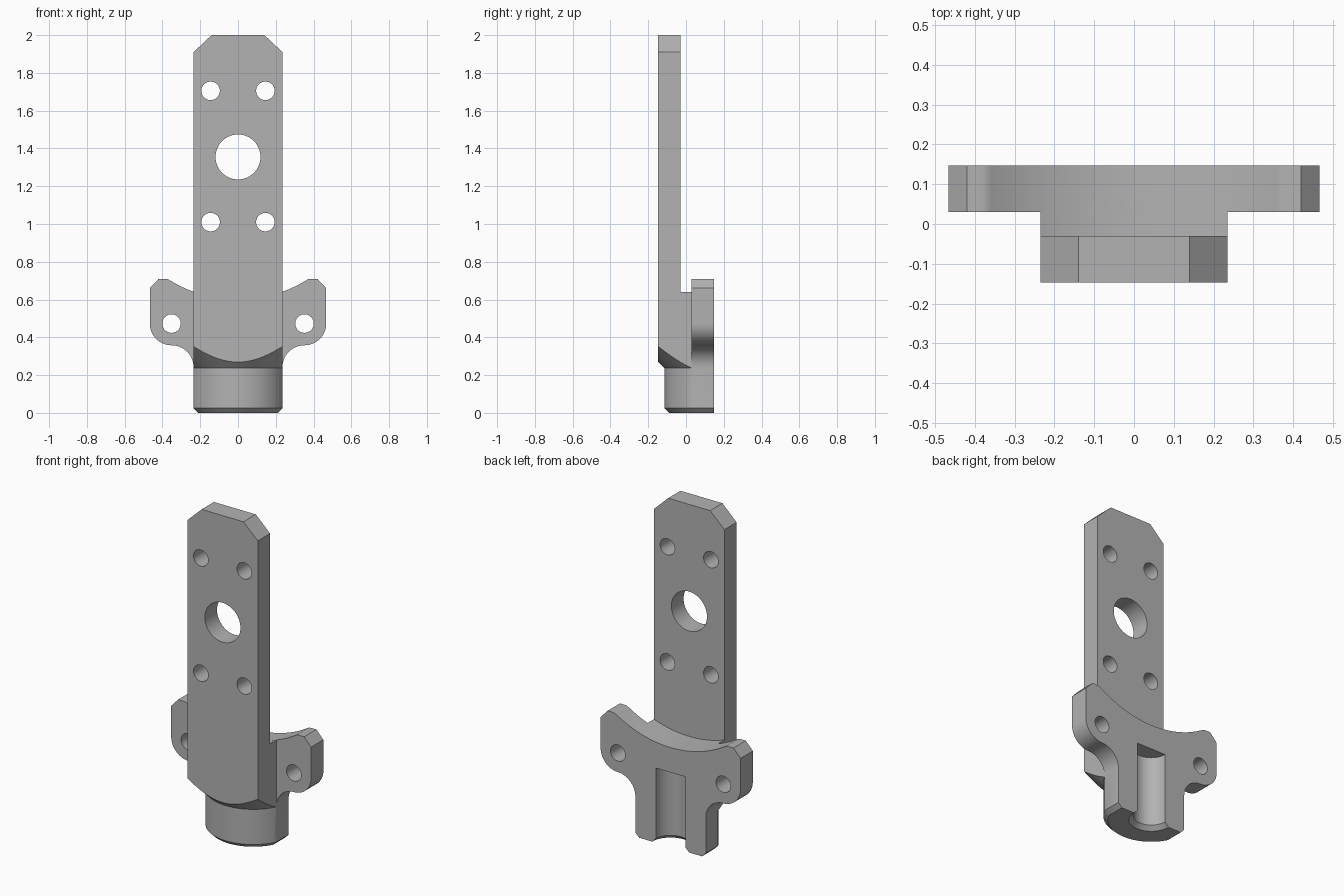
import bpy, bmesh
from math import sin, cos, pi, sqrt, asin, radians

cube = bpy.data.objects.get("Cube")
if cube:
    bpy.data.objects.remove(cube, do_unlink=True)

HALF = 0.235      # half width of plate and collar
BACK = 0.147      # back plane, also the collar axis
STEP = 0.03       # plane between bridge and ears
R = 0.262         # collar radius
NECK = 0.237      # height where the collar flares out
EDGE = 0.025      # bottom chamfer

steel = bpy.data.materials.new("plain_grey")
steel.use_nodes = True
grey = (0.45, 0.45, 0.45, 1)
steel.diffuse_color = grey
steel.node_tree.nodes["Principled BSDF"].inputs["Base Color"].default_value = grey


def loft(name, rings):
    """Closed solid through rings that have equal point counts."""
    bm = bmesh.new()
    loops = [[bm.verts.new(p) for p in ring] for ring in rings]
    n = len(loops[0])
    for a, b in zip(loops, loops[1:]):
        for i in range(n):
            j = (i + 1) % n
            bm.faces.new((a[i], a[j], b[j], b[i]))
    bm.faces.new(loops[0])
    bm.faces.new(loops[-1])
    bmesh.ops.recalc_face_normals(bm, faces=bm.faces)
    mesh = bpy.data.meshes.new(name)
    bm.to_mesh(mesh)
    bm.free()
    mesh.materials.append(steel)
    obj = bpy.data.objects.new(name, mesh)
    bpy.context.collection.objects.link(obj)
    return obj


def slab(name, outline, y0, y1):
    return loft(name, [[(x, y, z) for x, z in outline] for y in (y0, y1)])


def turned(name, profile, n=96):
    """Stack of circles (radius, z) about the collar axis."""
    return loft(name, [[(r * cos(2 * pi * i / n), BACK + r * sin(2 * pi * i / n), z)
                        for i in range(n)] for r, z in profile])


def arc(cx, cz, r, a0, a1, n=14):
    return [(cx + r * cos(radians(a0 + (a1 - a0) * i / n)),
             cz + r * sin(radians(a0 + (a1 - a0) * i / n))) for i in range(n + 1)]


def mirrored(half):
    return half + [(-x, z) for x, z in reversed(half)]


def combine(target, other, operation):
    mod = target.modifiers.new("join", "BOOLEAN")
    mod.operation, mod.solver, mod.object = operation, "EXACT", other
    bpy.context.view_layer.objects.active = target
    bpy.ops.object.modifier_apply(modifier=mod.name)
    bpy.data.objects.remove(other, do_unlink=True)


def saddle(x):
    """Height of the dished upper edge at x."""
    return 0.60 + 0.69 - sqrt(0.69 ** 2 - x * x)


def saddle_half(x1, n=16):
    return [(x1 * (1 - (i + 0.5) / (n + 0.5)), saddle(x1 * (1 - (i + 0.5) / (n + 0.5))))
            for i in range(n)]


# tall plate with clipped top corners
bracket = slab("bracket", mirrored([(HALF, NECK), (HALF, 1.91), (0.14, 2.0)]), -BACK, -STEP)

# bridge block between plate and ears
edge = [(HALF, NECK), (HALF, saddle(HALF))] + saddle_half(HALF)
combine(bracket, slab("bridge", mirrored(edge), -STEP, STEP), "UNION")

# conical flare trims the lower front
combine(bracket, turned("flare", [(R, 0.1), (R, NECK), (R + 2, NECK + 2)]), "INTERSECT")

# ear flange
ear = ([(HALF, NECK)] + arc(0.352, 0.241, 0.117, 180, 90)[1:]
       + arc(0.352, 0.473, 0.115, -90, 0)
       + [(0.467, 0.66), (0.42, 0.71), (0.395, 0.71), (0.382, 0.709), (0.37, saddle(0.37))]
       + saddle_half(0.37))
combine(bracket, slab("ear_flange", mirrored(ear), STEP, BACK), "UNION")


# collar with flat sides, round front and chamfered foot
def collar_ring(inset, z, n=40):
    r, w = R - inset, HALF - inset
    a = asin(w / r)
    front = [(r * sin(-a + 2 * a * i / n), BACK - r * cos(-a + 2 * a * i / n), z)
             for i in range(n + 1)]
    return [(-w, BACK, z)] + front + [(w, BACK, z)]


combine(bracket, loft("collar", [collar_ring(EDGE, 0), collar_ring(0, EDGE),
                                 collar_ring(0, NECK)]), "UNION")

# half-round channel in the back with a flared mouth
BORE = 0.098
combine(bracket, turned("channel", [(BORE + 2 * EDGE, -EDGE), (BORE, EDGE), (BORE, 0.45)], 64),
        "DIFFERENCE")

# drilled holes
holes = [(0, 1.355, 0.119)]
for side in (-1, 1):
    holes += [(side * x, z, 0.049) for x, z in ((0.145, 1.705), (0.145, 1.01), (0.352, 0.473))]
for x, z, r in holes:
    combine(bracket, slab("drill", arc(x, z, r, 0, 360, 48)[:-1], -0.3, 0.3), "DIFFERENCE")

# merge flat seams and shade
bm = bmesh.new()
bm.from_mesh(bracket.data)
bmesh.ops.remove_doubles(bm, verts=bm.verts, dist=0.0002)
bmesh.ops.dissolve_limit(bm, angle_limit=radians(0.3), verts=bm.verts, edges=bm.edges)
bm.to_mesh(bracket.data)
bm.free()
bpy.ops.object.select_all(action="DESELECT")
bracket.select_set(True)
bpy.context.view_layer.objects.active = bracket
bpy.ops.object.shade_smooth_by_angle(angle=radians(30))
